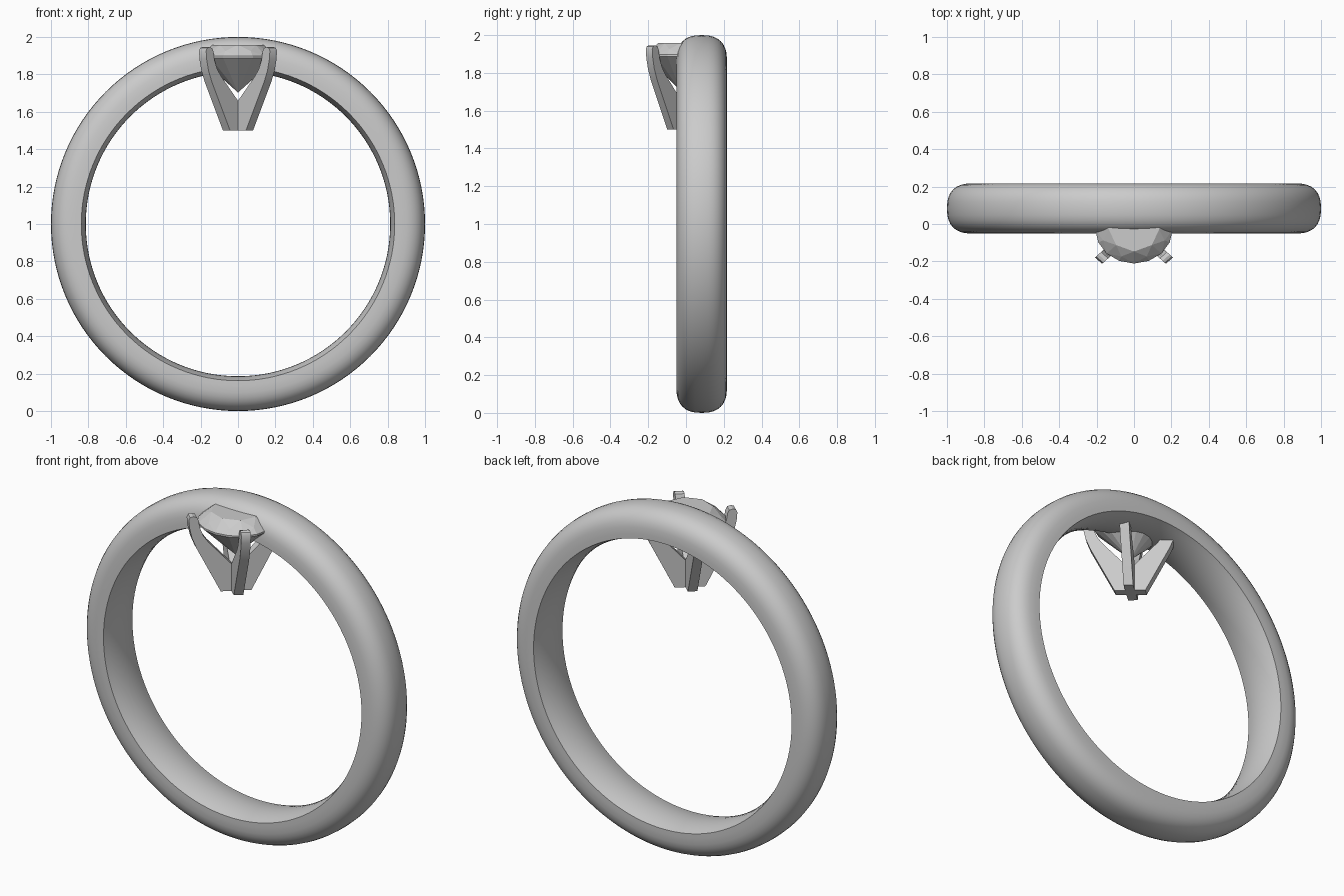
import bpy, bmesh, math
from math import sin, cos, pi, radians
from mathutils import Matrix

if "Cube" in bpy.data.objects:
    bpy.data.objects.remove(bpy.data.objects["Cube"])

CY = -0.028      # y centre of the stone setting
SY = 0.885       # setting is slightly narrower front to back


def finish(bm, name, smooth=None):
    bmesh.ops.recalc_face_normals(bm, faces=bm.faces)
    me = bpy.data.meshes.new(name)
    bm.to_mesh(me)
    bm.free()
    ob = bpy.data.objects.new(name, me)
    bpy.context.collection.objects.link(ob)
    if smooth:
        bpy.context.view_layer.objects.active = ob
        ob.select_set(True)
        bpy.ops.object.shade_smooth_by_angle(angle=radians(smooth))
        ob.select_set(False)
    return ob


def bridge(bm, a, b):
    n = len(a)
    for i in range(n):
        bm.faces.new((a[i], a[(i + 1) % n], b[(i + 1) % n], b[i]))


# Band: rounded outside, gently convex inside, revolved about the y axis
HW, BY, N = 0.134, 0.083, 128
profile = [(0.838, -HW)]
for i in range(17):                                   # soft squarish outer curve
    t = -pi / 2 + pi * i / 16
    profile.append((0.865 + 0.135 * cos(t) ** 0.8 if 0 < i < 16 else 0.865,
                    HW * math.copysign(abs(sin(t)) ** 0.8, sin(t))))
profile.append((0.838, HW))
for i in range(1, 8):                                 # comfort-fit inner curve
    u = 1 - i / 4
    profile.append((0.814 + 0.024 * u * u, HW * u))
bm = bmesh.new()
rings = []
for k in range(N):
    a = 2 * pi * k / N
    rings.append([bm.verts.new((r * cos(a), BY + y, 1 + r * sin(a))) for r, y in profile])
for k in range(N):
    bridge(bm, rings[k], rings[(k + 1) % N])
finish(bm, "band", 35)

# Stone: faceted crown, thin girdle and pointed pavilion
bm = bmesh.new()


def loop(n, r, z, off=0.0):
    return [bm.verts.new((r * cos(2 * pi * (i + off) / n),
                          CY + SY * r * sin(2 * pi * (i + off) / n), z)) for i in range(n)]


table = loop(8, 0.135, 1.958)
crown = loop(8, 0.178, 1.925, 0.5)
girdle_top = loop(16, 0.207, 1.897)
girdle_low = loop(16, 0.207, 1.887)
culet = bm.verts.new((0, CY, 1.703))
bm.faces.new(table)
for i in range(8):
    j = (i + 1) % 8
    g = girdle_top
    bm.faces.new((table[i], table[j], crown[i]))
    bm.faces.new((table[j], crown[i], g[2 * j]))
    bm.faces.new((table[j], crown[j], g[2 * j]))
    bm.faces.new((crown[i], g[2 * i], g[2 * i + 1]))
    bm.faces.new((crown[i], g[2 * i + 1], g[2 * j]))
bridge(bm, girdle_top, girdle_low)
for i in range(16):
    bm.faces.new((girdle_low[i], girdle_low[(i + 1) % 16], culet))
finish(bm, "stone")

# Prongs: one curved side profile (radius, height), repeated on the diagonals
W = 0.027
side = [(0.0, 1.50), (0.087, 1.50), (0.225, 1.76), (0.25, 1.82), (0.264, 1.88),
        (0.268, 1.925), (0.26, 1.941), (0.243, 1.946), (0.222, 1.94), (0.212, 1.92),
        (0.206, 1.88), (0.185, 1.83), (0.155, 1.79), (0.028, 1.66), (0.0, 1.635)]
for k, name in enumerate(("back_right", "back_left", "front_left", "front_right")):
    bm = bmesh.new()
    a = [bm.verts.new((r, -W, z)) for r, z in side]
    b = [bm.verts.new((r, W, z)) for r, z in side]
    bm.faces.new(a)
    bm.faces.new(b)
    bridge(bm, a, b)
    m = (Matrix.Translation((0, CY, 0)) @ Matrix.Diagonal((1, SY, 1, 1))
         @ Matrix.Rotation(pi / 4 + k * pi / 2, 4, 'Z'))
    bm.transform(m)
    finish(bm, name + "_prong", 30)
